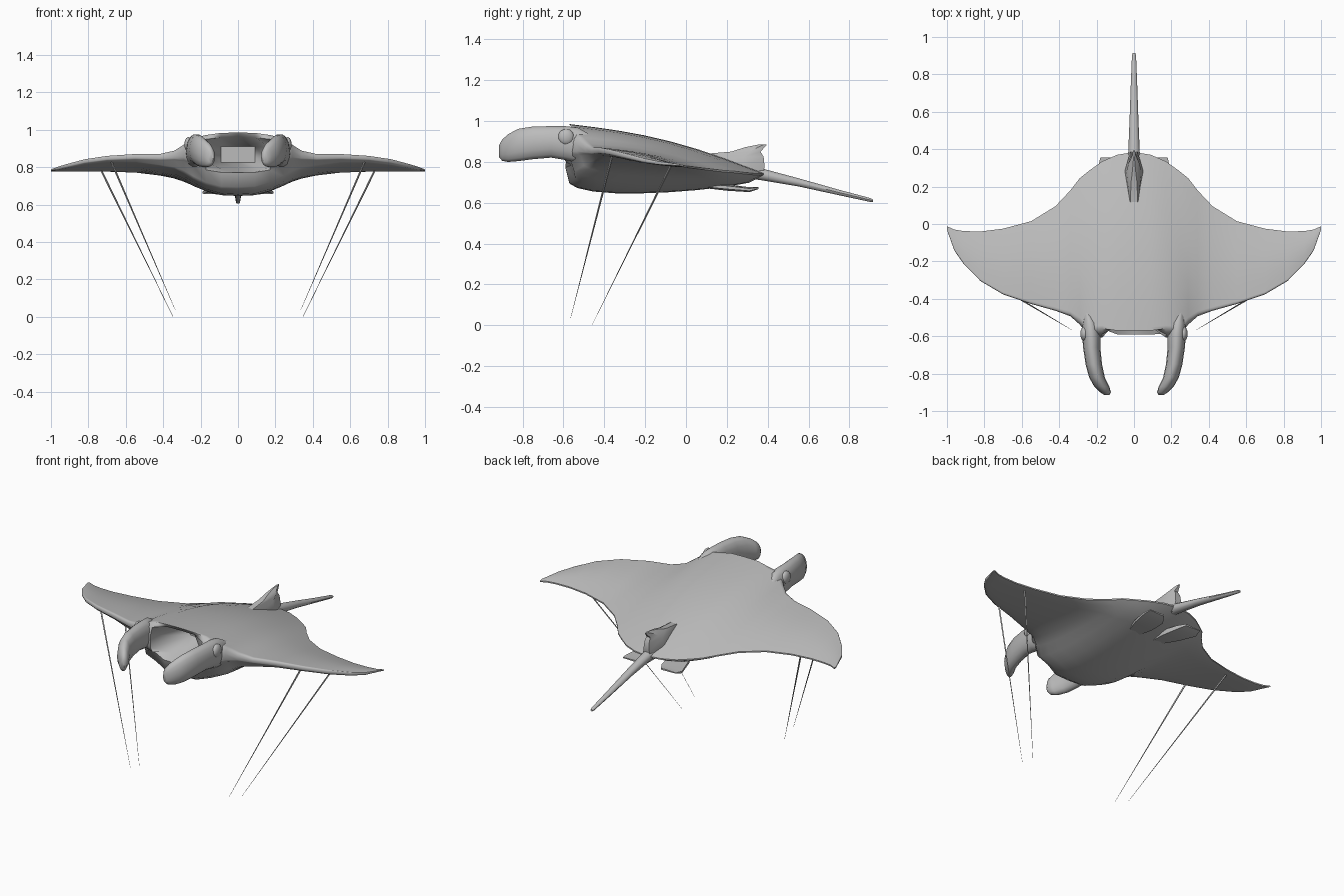
import bpy, bmesh, math
from mathutils import Vector

if "Cube" in bpy.data.objects:
    bpy.data.objects.remove(bpy.data.objects["Cube"], do_unlink=True)

grey = bpy.data.materials.new("plain_grey")
grey.use_nodes = True
tone = (0.5, 0.5, 0.5, 1)
grey.diffuse_color = tone
grey.node_tree.nodes["Principled BSDF"].inputs["Base Color"].default_value = tone


def finish(name, bm, angle=40):
    bmesh.ops.remove_doubles(bm, verts=bm.verts, dist=0.0005)
    bmesh.ops.recalc_face_normals(bm, faces=bm.faces)
    mesh = bpy.data.meshes.new(name)
    bm.to_mesh(mesh)
    bm.free()
    mesh.materials.append(grey)
    obj = bpy.data.objects.new(name, mesh)
    bpy.context.collection.objects.link(obj)
    bpy.ops.object.select_all(action='DESELECT')
    obj.select_set(True)
    bpy.context.view_layer.objects.active = obj
    bpy.ops.object.shade_smooth_by_angle(angle=math.radians(angle))
    return obj


def loft(name, rings, angle=40):
    """Skin a list of equal-length closed rings and cap both ends."""
    bm = bmesh.new()
    rows = [[bm.verts.new(p) for p in ring] for ring in rings]
    n = len(rows[0])
    for a, b in zip(rows, rows[1:]):
        for i in range(n):
            j = (i + 1) % n
            bm.faces.new((a[i], a[j], b[j], b[i]))
    bm.faces.new(rows[0])
    bm.faces.new(rows[-1])
    return finish(name, bm, angle)


def oval(x, y, z, w, h, n=14):
    """Elliptical ring facing along y."""
    return [(x + w * math.cos(math.tau * i / n), y, z + h * math.sin(math.tau * i / n))
            for i in range(n)]


# Body and wings: x, lead y, trail y, front top z, front low z, trail z, top bulge, belly bulge
stations = [
    (0, -.57, .385, .985, .77, .74, .04, .115),
    (.09, -.57, .37, .983, .772, .74, .04, .112),
    (.17, -.56, .335, .972, .785, .74, .04, .10),
    (.24, -.565, .285, .955, .81, .745, .03, .085),
    (.29, -.515, .245, .92, .83, .75, .03, .07),
    (.34, -.48, .18, .888, .835, .755, .03, .05),
    (.42, -.455, .095, .87, .835, .765, .02, .032),
    (.55, -.42, .015, .87, .84, .775, .015, .015),
    (.7, -.37, -.025, .86, .835, .78, .013, .01),
    (.82, -.30, -.04, .842, .82, .78, .01, .008),
    (.91, -.21, -.038, .818, .80, .78, .008, .005),
    (.96, -.14, -.03, .803, .79, .78, .005, .003),
    (1, -.03, -.012, .788, .782, .78, 0, 0),
]
steps = [0, .02, .06, .14, .25, .38, .52, .66, .8, .92, 1]


def section(x, lead, trail, top, low, back, rise, sag):
    mouth = abs(x) < .15
    lip = .02 if mouth else 0
    upper = [(x, lead + t * (trail - lead),
              top + t * (back + .004 - top) + rise * math.sin(math.pi * t)) for t in steps]
    lower = [(x, lead - lip + t * (trail - lead + lip),
              low + t * (back - .004 - low) - sag * max(0, math.sin(math.pi * t ** .5)) ** .5)
             for t in steps]
    gap = top - low
    depth = (.02, .24, .24, .05) if mouth else (-gap * .15, -gap * .25, -gap * .25, -gap * .15)
    throat = [(x, lead + d, top - gap * f) for d, f in zip(depth, (.12, .35, .75, .92))]
    return upper[::-1] + throat + lower


right = [section(-s[0], *s[1:]) for s in stations[:0:-1]]
loft("body", right + [section(*s) for s in stations], 50)

# Tail
loft("tail", [oval(0, y, z, w, h, 10) for y, z, w, h in (
    (.26, .755, .035, .03), (.38, .737, .031, .03), (.55, .70, .024, .021),
    (.75, .65, .017, .014), (.90, .614, .011, .01), (.915, .61, .007, .006))])

# Dorsal fin: stacked slices from base to tip (front y, back y, z, half width)
fin = []
for front, back, z, w in ((.08, .37, .72, .05), (.09, .385, .775, .05), (.10, .38, .825, .04),
                          (.22, .365, .85, .032), (.29, .385, .872, .016), (.35, .395, .884, .006)):
    mid = front + .65 * (back - front)
    lift = .03 if z in (.775, .825) else 0
    fin.append([(-w * .5, front, z + lift * .5), (w * .5, front, z + lift * .5),
                (w, mid, z), (w * .4, back, z), (-w * .4, back, z), (-w, mid, z)])
loft("dorsal_fin", fin, 40)

for side, label in ((1, "left"), (-1, "right")):
    # Head lobe: curls inward and down toward the tip
    loft(label + "_head_lobe", [oval(side * x, y, z, w, h) for y, x, z, w, h in (
        (-.46, .25, .88, .02, .05), (-.53, .235, .882, .045, .088),
        (-.59, .228, .892, .05, .085), (-.66, .226, .898, .046, .079),
        (-.75, .215, .893, .044, .082), (-.82, .198, .883, .042, .081),
        (-.87, .172, .868, .04, .07), (-.90, .152, .857, .029, .053),
        (-.915, .145, .853, .013, .03))], 60)

    # Eye
    bm = bmesh.new()
    bmesh.ops.create_uvsphere(bm, u_segments=16, v_segments=10, radius=.04)
    for v in bm.verts:
        v.co = Vector((v.co.x * .55 + side * .265, v.co.y - .587, v.co.z + .921))
    finish(label + "_eye", bm, 60)

    # Pelvic fin under the rear edge
    loft(label + "_pelvic_fin", [[(side * x0, y, z + t), (side * x1, y, z + t * .5),
                                  (side * x1, y, z - t * .5), (side * x0, y, z - t)]
                                 for y, x0, x1, z, t in (
        (.08, .05, .11, .685, .012), (.2, .04, .16, .675, .016),
        (.31, .05, .19, .664, .012), (.355, .08, .18, .672, .005))], 30)

    # Thin trailing lines under the wing, tapering to a point
    for part, a, b in (("front", (.68, -.36, .835), (.335, -.565, .035)),
                       ("rear", (.735, -.07, .79), (.347, -.46, 0))):
        start, end = (Vector((side * p[0], p[1], p[2])) for p in (a, b))
        rings = []
        for centre, r in ((start, .006), (end, .0008)):
            rings.append([centre + Vector((r * math.cos(k * math.tau / 4),
                                           r * math.sin(k * math.tau / 4), 0)) for k in range(4)])
        loft(label + "_" + part + "_line", rings, 30)
